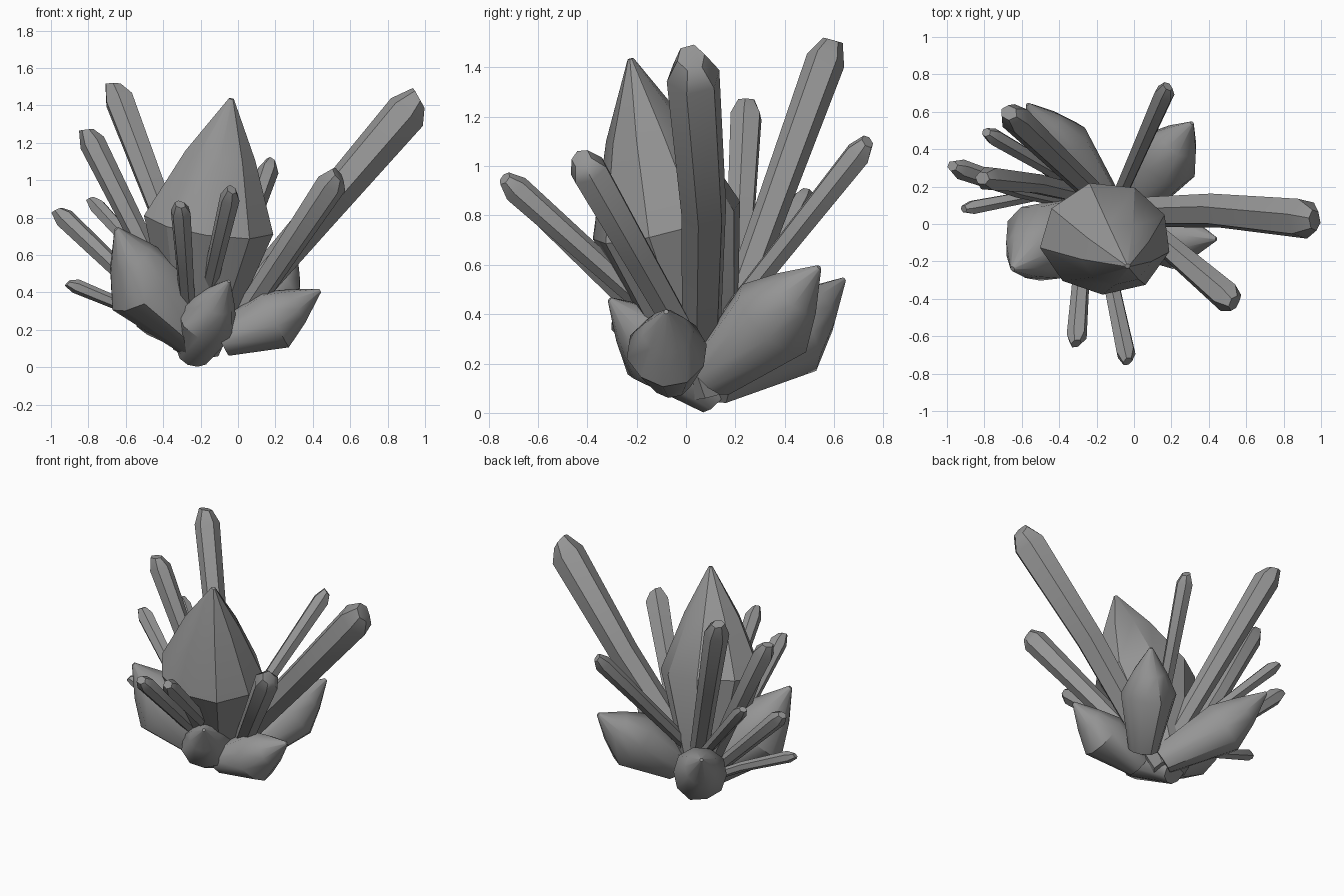
import bpy, bmesh, math, random
from mathutils import Vector

random.seed(4)
cube = bpy.data.objects.get("Cube")
if cube:
    bpy.data.objects.remove(cube, do_unlink=True)

stone = bpy.data.materials.new("grey_crystal")
stone.use_nodes = True
GREY = (0.3, 0.3, 0.3, 1)
stone.diffuse_color = GREY
stone.node_tree.nodes["Principled BSDF"].inputs["Base Color"].default_value = GREY

# (position along the axis, share of the full radius)
SHARD = [(0, 0.75), (0.5, 0.9), (0.94, 1.06), (1, 0.55)]
BUD = [(0, 0.55), (0.6, 1), (0.8, 0.6), (1, 0.06)]
SPIRE = [(0, 0.35), (0.51, 1), (0.78, 0.54), (1, 0.04)]
STRAIGHT = (0, 0, 0)


def crystal(name, base, tip, radius, bend, profile, sides, slant=0.0, depth=1.0, crease=42):
    """Loft rings along an axis, with an uneven outline and a slanted end."""
    base, tip, bend = Vector(base), Vector(tip), Vector(bend)
    axis = (tip - base).normalized()
    side = axis.cross(Vector((0, 1, 0.3))).normalized()
    other = axis.cross(side) * depth
    start = random.uniform(0, math.tau)
    uneven = [random.uniform(0.95, 1.06) for _ in range(sides)]
    bm = bmesh.new()
    rings = []
    for t, share in profile:
        centre = base.lerp(tip, t) + bend * math.sin(math.pi * t)
        ring = []
        for i, wobble in enumerate(uneven):
            a = start + math.tau * i / sides
            offset = (side * math.cos(a) + other * math.sin(a)) * radius * share * wobble
            lean = axis * slant * radius * math.cos(a) if t == 1 else Vector()
            p = centre + offset + lean
            p.z = max(p.z, 0)
            ring.append(bm.verts.new(p))
        rings.append(ring)
    for low, high in zip(rings, rings[1:]):
        for i in range(sides):
            j = (i + 1) % sides
            bm.faces.new((low[i], low[j], high[j], high[i]))
    bm.faces.new(rings[0][::-1])
    bm.faces.new(rings[-1])
    bmesh.ops.recalc_face_normals(bm, faces=bm.faces)
    mesh = bpy.data.meshes.new(name)
    bm.to_mesh(mesh)
    bm.free()
    mesh.materials.append(stone)
    obj = bpy.data.objects.new(name, mesh)
    bpy.context.collection.objects.link(obj)
    bpy.ops.object.select_all(action='DESELECT')
    obj.select_set(True)
    bpy.context.view_layer.objects.active = obj
    bpy.ops.object.shade_smooth_by_angle(angle=math.radians(crease))


# Large central crystal
crystal("central_crystal", (-0.22, 0.1, 0.08), (-0.035, -0.225, 1.435), 0.355,
        (-0.015, -0.02, 0), SPIRE, 9, depth=0.88, crease=34)

# Short, wide crystals around the foot
buds = [
    ("right_bud", (-0.09, -0.06, 0.14), (0.44, -0.08, 0.41), 0.165, (-0.03, 0, -0.055)),
    ("front_bud", (-0.24, 0.12, 0.07), (-0.05, -0.31, 0.46), 0.165, (-0.035, 0.02, -0.045)),
    ("left_bud", (-0.2, 0.05, 0.14), (-0.65, -0.24, 0.74), 0.215, (-0.03, 0.025, -0.065)),
    ("back_right_bud", (0, 0.1, 0.15), (0.31, 0.54, 0.59), 0.185, (-0.015, -0.01, -0.03)),
    ("back_left_bud", (-0.15, 0.1, 0.12), (-0.57, 0.64, 0.54), 0.175, (0, -0.01, -0.06)),
]
for name, base, tip, radius, bend in buds:
    crystal(name, base, tip, radius, bend, BUD, 10)

# Long, thin shards
shards = [
    ("great_right_shard", (-0.1, 0.06, 0.2), (0.965, 0.02, 1.44), 0.108, (0, 0.032, 0)),
    ("front_right_shard", (-0.02, 0.05, 0.2), (0.535, -0.425, 1.03), 0.076, STRAIGHT),
    ("front_shard", (-0.2, 0.05, 0.25), (-0.035, -0.735, 0.95), 0.052, STRAIGHT),
    ("front_left_shard", (-0.26, 0.02, 0.2), (-0.31, -0.64, 0.87), 0.053, STRAIGHT),
    ("back_shard", (-0.1, 0.1, 0.3), (0.18, 0.735, 1.1), 0.054, STRAIGHT),
    ("tall_back_left_shard", (-0.15, 0.1, 0.15), (-0.67, 0.595, 1.51), 0.078, STRAIGHT),
    ("tall_left_shard", (-0.25, 0.15, 0.15), (-0.81, 0.245, 1.27), 0.066, (0, 0.02, 0)),
    ("small_back_left_shard", (-0.15, 0.12, 0.2), (-0.79, 0.49, 0.9), 0.043, STRAIGHT),
    ("left_shard", (-0.25, 0.1, 0.15), (-0.97, 0.31, 0.84), 0.052, (0, -0.02, 0)),
    ("low_left_shard", (-0.18, 0.22, 0.11), (-0.91, 0.08, 0.45), 0.038, (0, 0, 0.02)),
]
for name, base, tip, radius, bend in shards:
    crystal(name, base, tip, radius, bend, SHARD, 6, slant=0.2)
